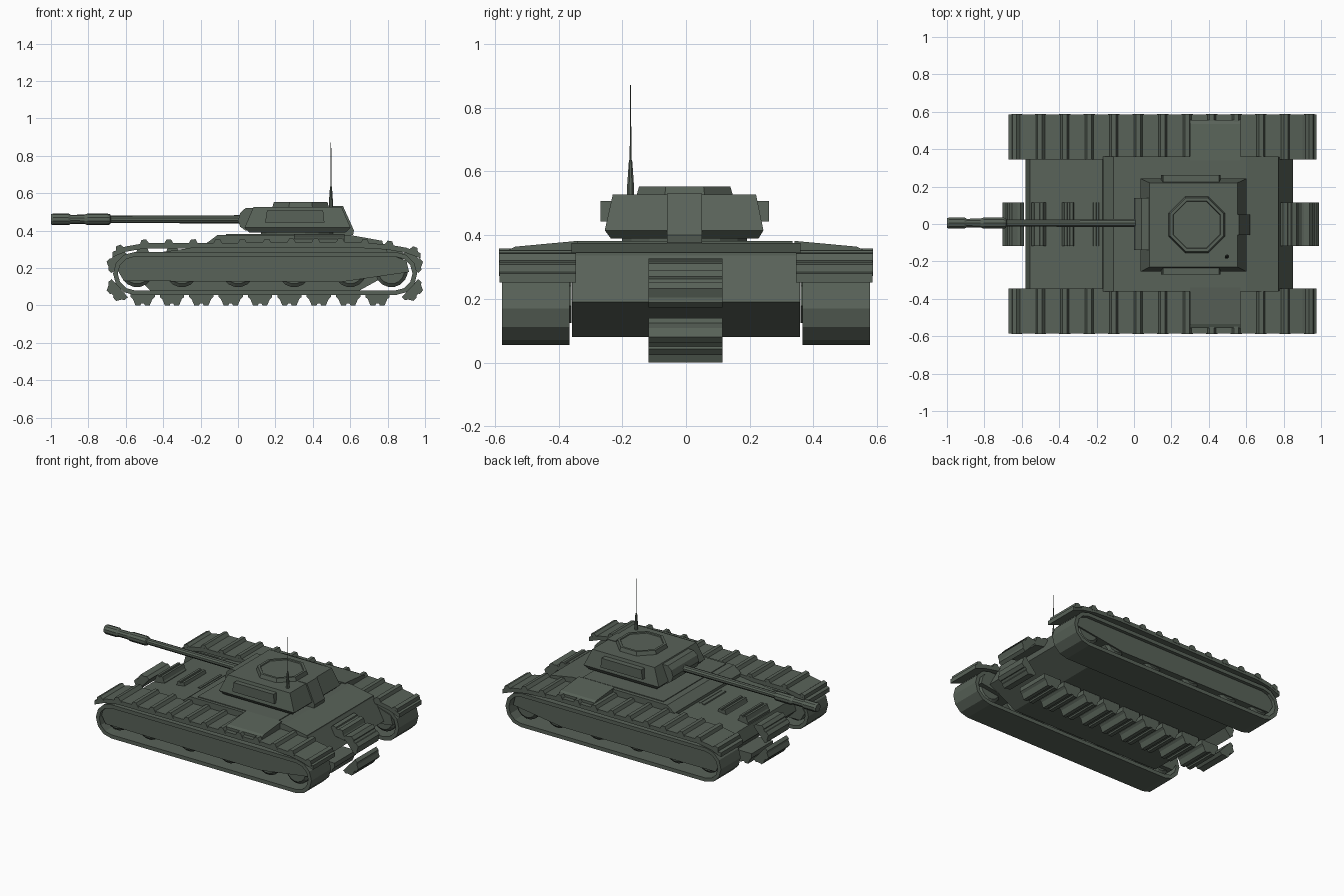
import bpy, bmesh, math
from mathutils import Matrix, Vector

if "Cube" in bpy.data.objects:
    bpy.data.objects.remove(bpy.data.objects["Cube"])

paint = bpy.data.materials.new("olive_grey_paint")
paint.use_nodes = True
COLOR = (0.098, 0.122, 0.098, 1)
paint.diffuse_color = COLOR
bsdf = next(n for n in paint.node_tree.nodes if n.type == 'BSDF_PRINCIPLED')
bsdf.inputs["Base Color"].default_value = COLOR
bsdf.inputs["Roughness"].default_value = 0.8


def finish(name, bm):
    bmesh.ops.recalc_face_normals(bm, faces=bm.faces)
    mesh = bpy.data.meshes.new(name)
    bm.to_mesh(mesh)
    bm.free()
    mesh.materials.append(paint)
    ob = bpy.data.objects.new(name, mesh)
    bpy.context.collection.objects.link(ob)
    return ob


def add_loft(bm, rings, cap=True):
    """Skin a list of equal-length point rings."""
    loops = [[bm.verts.new(p) for p in ring] for ring in rings]
    n = len(loops[0])
    for a, b in zip(loops, loops[1:]):
        for i in range(n):
            j = (i + 1) % n
            bm.faces.new((a[i], a[j], b[j], b[i]))
    if cap:
        bm.faces.new(loops[0])
        bm.faces.new(loops[-1])


def add_prism(bm, profile, y0, y1):
    """Extrude an x-z profile across y."""
    add_loft(bm, [[(x, y, z) for x, z in profile] for y in (y0, y1)])


def prism(name, profile, y0, y1):
    bm = bmesh.new()
    add_prism(bm, profile, y0, y1)
    return finish(name, bm)


def turned(name, stations, origin, axis, sides):
    """Polygonal turned part: stations are (distance, radius) along an axis."""
    bm = bmesh.new()
    turn = Vector(axis).to_track_quat('Z', 'Y').to_matrix()
    rings = []
    for d, r in stations:
        ring = []
        for i in range(sides):
            a = math.tau * (i + 0.5) / sides
            ring.append(Vector(origin) + turn @ Vector((r * math.cos(a), r * math.sin(a), d)))
        rings.append(ring)
    add_loft(bm, rings)
    return finish(name, bm)


def rect(x0, x1, y0, y1, z):
    return [(x0, y0, z), (x1, y0, z), (x1, y1, z), (x0, y1, z)]


def loft(name, rings):
    bm = bmesh.new()
    add_loft(bm, rings)
    return finish(name, bm)


def stadium(x0, x1, z0, z1, steps=6):
    """Track loop outline with rounded ends."""
    r = (z1 - z0) / 2
    pts = []
    for cx, start in ((x1 - r, -90), (x0 + r, 90)):
        for i in range(steps + 1):
            a = math.radians(start + 180 * i / steps)
            pts.append((cx + r * math.cos(a), (z0 + z1) / 2 + r * math.sin(a)))
    return pts


# Hull body and raised superstructure
prism("hull", [(-0.47, 0.08), (-0.58, 0.19), (-0.555, 0.265), (-0.17, 0.318),
               (0.77, 0.34), (0.85, 0.19), (0.65, 0.08)], -0.358, 0.358)
prism("superstructure", [(-0.17, 0.3), (-0.165, 0.335), (-0.11, 0.376), (0.6, 0.376),
                         (0.772, 0.345), (0.772, 0.3)], -0.36, 0.36)
loft("turret_deck_plate", [rect(-0.065, 0.545, -0.34, 0.335, 0.37),
                           rect(-0.065, 0.545, -0.34, 0.335, 0.381)])

# Running gear on each side
FENDER = [(-0.672, 0.285), (-0.6, 0.315), (-0.5, 0.332), (0.6, 0.338),
          (0.8, 0.326), (0.9, 0.308), (0.975, 0.28)]


def fender_height(x):
    for (xa, za), (xb, zb) in zip(FENDER, FENDER[1:]):
        if x <= xb:
            return za + (zb - za) * (x - xa) / (xb - xa), math.atan2(zb - za, xb - xa)
    return FENDER[-1][1], 0


for side, label in ((1, "left"), (-1, "right")):
    # Hollow track band
    bm = bmesh.new()
    outer, inner = stadium(-0.668, 0.958, 0.055, 0.285), stadium(-0.643, 0.933, 0.08, 0.26)
    rings = [[(x, side * y, z) for x, z in prof]
             for prof, y in ((outer, 0.365), (outer, 0.577), (inner, 0.577), (inner, 0.365))]
    add_loft(bm, rings + rings[:1], cap=False)
    bmesh.ops.remove_doubles(bm, verts=bm.verts, dist=1e-5)
    finish(label + "_track_band", bm)

    # Recessed side skirt
    prism(label + "_side_skirt", [(-0.61, 0.13), (-0.645, 0.19), (-0.61, 0.25), (-0.52, 0.275),
                                  (0.8, 0.275), (0.9, 0.24), (0.915, 0.178), (0.55, 0.125)],
          side * 0.36, side * 0.555)

    # Road wheels and end wheels
    for i, x in enumerate((-0.54, -0.3, 0, 0.3, 0.6, 0.82)):
        turned(f"{label}_wheel_{i + 1}", [(0, 0.07), (0.015, 0.088), (0.14, 0.088), (0.155, 0.07)],
               (x, side * 0.39, 0.185), (0, side, 0), 16)

    # Fender plate with cross ridges
    under = [(x, z - 0.028) for x, z in reversed(FENDER)]
    prism(label + "_fender", FENDER + under, side * 0.345, side * 0.585)
    bm = bmesh.new()
    for i in range(13):
        x = -0.632 + i * 0.131
        z, slope = fender_height(x)
        c, s = math.cos(slope), math.sin(slope)
        bump = [(-0.03, -0.012), (-0.012, 0.02), (0.012, 0.02), (0.03, -0.012)]
        add_prism(bm, [(x + u * c - v * s, z + u * s + v * c) for u, v in bump],
                  side * 0.346, side * 0.587)
    finish(label + "_fender_ridges", bm)

    # Stowage box with a sloping lid
    loft(label + "_stowage_box", [
        [(x, side * y, z) for y, z in ((0.34, 0.32), (0.34, 0.382), (0.535, 0.364), (0.555, 0.355), (0.555, 0.32))]
        for x in (0.3, 0.57)])

    # Turret side bin
    y0, y1 = sorted((side * 0.2 - 0.004, side * 0.265 - 0.004))
    loft(label + "_turret_bin", [rect(0.145, 0.462, y0, y1, 0.443),
                                 rect(0.155, 0.455, y0, y1, 0.507)])

# Central run of separate track shoes
shoes = [(-0.51 + i * 0.157, 0.045, 180) for i in range(9)]
shoes += [(-0.51, 0.28, 0), (-0.35, 0.282, 0), (-0.195, 0.282, 0), (0.825, 0.284, -12),
          (0.937, 0.237, -48), (0.937, 0.076, -132), (-0.65, 0.237, 48), (-0.65, 0.076, 132)]
SHOE = [(-0.065, -0.03), (-0.065, 0), (-0.052, 0.012), (-0.038, 0.045), (-0.012, 0.045), (-0.008, 0.036),
        (0.008, 0.036), (0.012, 0.045), (0.038, 0.045), (0.052, 0.012), (0.065, 0), (0.065, -0.03)]
bm = bmesh.new()
for x, z, angle in shoes:
    a = math.radians(angle)
    c, s = math.cos(a), math.sin(a)
    k = 0.6 if angle == 0 else 1
    add_prism(bm, [(x + k * u * c - v * s * 0.8, z + k * u * s + v * c * (1 if angle == 180 else 0.8))
                   for u, v in SHOE], -0.117, 0.114)
finish("central_track_shoes", bm)

# Turret
turned("turret_ring", [(0.37, 0.2), (0.402, 0.2)], (0.32, -0.004, 0), (0, 0, 1), 16)
loft("turret", [rect(0.06, 0.575, -0.236, 0.228, 0.39),
                rect(0.035, 0.602, -0.255, 0.243, 0.415),
                rect(0.083, 0.553, -0.23, 0.22, 0.527)])
prism("turret_rear_box", [(0.5, 0.375), (0.615, 0.375), (0.62, 0.4), (0.562, 0.53), (0.5, 0.53)], -0.06, 0.05)
prism("gun_mantlet", [(0.1, 0.4), (0.04, 0.4), (0.012, 0.42), (0.0, 0.455), (0.012, 0.495),
                      (0.04, 0.52), (0.1, 0.52)], -0.14, 0.14)
turned("cupola", [(0.52, 0.165), (0.553, 0.155), (0.553, 0.138), (0.547, 0.135)],
       (0.335, -0.004, 0), (0, 0, 1), 8)

# Gun barrel with sleeve and muzzle brake
turned("gun_barrel", [(-0.06, 0.022), (0.68, 0.02), (0.685, 0.028), (0.7, 0.031), (0.805, 0.031),
                      (0.82, 0.025), (0.895, 0.024), (0.905, 0.031), (0.99, 0.031), (1.0, 0.027)],
       (0, 0.005, 0.46), (-1, 0, 0), 10)

# Antenna
turned("antenna", [(0.51, 0.012), (0.55, 0.012), (0.63, 0.006), (0.64, 0.003), (0.872, 0.0015)],
       (0.497, -0.174, 0), (0, 0, 1), 8)
